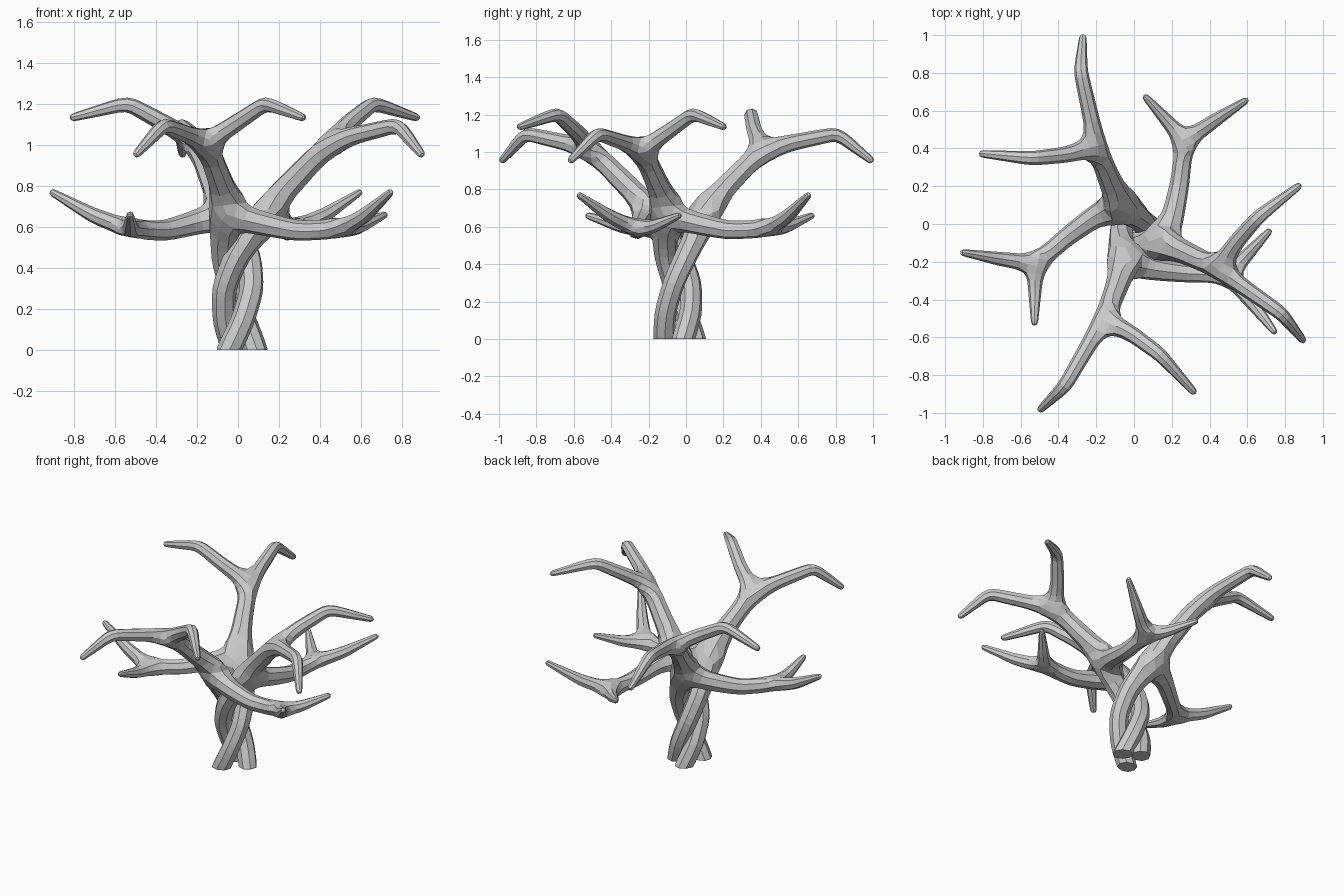
import bpy, bmesh, math

if "Cube" in bpy.data.objects:
    bpy.data.objects.remove(bpy.data.objects["Cube"])

CENTRE = (0.0, -0.04, 0.0)
GOLDEN = math.radians(137.5)

# one stem: each limb is a chain of (x, y, z, radius); limbs start from a named node
trunk = [(0.005, 0.11, -0.07, .066), (-.066, .038, .14, .063), (-.07, -.028, .30, .063),
         (-.008, -.072, .46, .067), (.062, -.072, .56, .074), (.13, -.055, .67, .084)]
upper = [(.28, -.115, .835, .066), (.445, -.195, 1.01, .056)]
upper_twig_a = [(.60, -.308, 1.055, .046), (.782, -.435, 1.098, .041), (.903, -.586, .945, .02)]
upper_twig_b = [(.55, -.045, 1.115, .046), (.66, .08, 1.205, .041), (.887, .252, 1.13, .02)]
lower = [(.205, .07, .625, .066), (.243, .26, .582, .055), (.268, .475, .588, .05)]
lower_twig_a = [(.42, .583, .655, .041), (.605, .702, .777, .018)]
lower_twig_b = [(.185, .575, .60, .04), (.05, .725, .665, .018)]

verts, radii, edges = [], [], []


def limb(points, start=None):
    """Add a chain of points, return the index of its last point."""
    last = start
    for x, y, z, r in points:
        verts.append((x, y, z))
        radii.append(r)
        i = len(verts) - 1
        if last is not None:
            edges.append((last, i))
        last = i
    return last


junction = limb(trunk)
fork = limb(upper, junction)
limb(upper_twig_a, fork)
limb(upper_twig_b, fork)
fork = limb(lower, junction)
limb(lower_twig_a, fork)
limb(lower_twig_b, fork)

# skin the skeleton and round it into eight-sided limbs
skeleton = bpy.data.meshes.new("stem_skeleton")
skeleton.from_pydata(verts, edges, [])
helper = bpy.data.objects.new("stem_skeleton", skeleton)
bpy.context.collection.objects.link(helper)
helper.modifiers.new("Skin", 'SKIN')
for i, sv in enumerate(skeleton.skin_vertices[0].data):
    sv.radius = (radii[i], radii[i])
    sv.use_root = (i == 0)
sub = helper.modifiers.new("Round", 'SUBSURF')
sub.levels = sub.render_levels = 1
bpy.context.view_layer.update()
deps = bpy.context.evaluated_depsgraph_get()
mesh = bpy.data.meshes.new_from_object(helper.evaluated_get(deps))
bpy.data.objects.remove(helper)

# cut the foot flat at the ground and keep flat faces
bm = bmesh.new()
bm.from_mesh(mesh)
bmesh.ops.bisect_plane(bm, geom=bm.verts[:] + bm.edges[:] + bm.faces[:],
                       plane_co=(0, 0, 0), plane_no=(0, 0, 1), clear_inner=True)
bmesh.ops.holes_fill(bm, edges=[e for e in bm.edges if e.is_boundary])
bmesh.ops.recalc_face_normals(bm, faces=bm.faces[:])
for f in bm.faces:
    f.smooth = False
bm.to_mesh(mesh)
bm.free()
mesh.name = "stem"

# three intertwined stems, each turned by the golden angle
for i in range(3):
    stem = bpy.data.objects.new(f"branched_stem_{i + 1}", mesh)
    stem.location = CENTRE
    stem.rotation_euler.z = GOLDEN * i
    bpy.context.collection.objects.link(stem)
